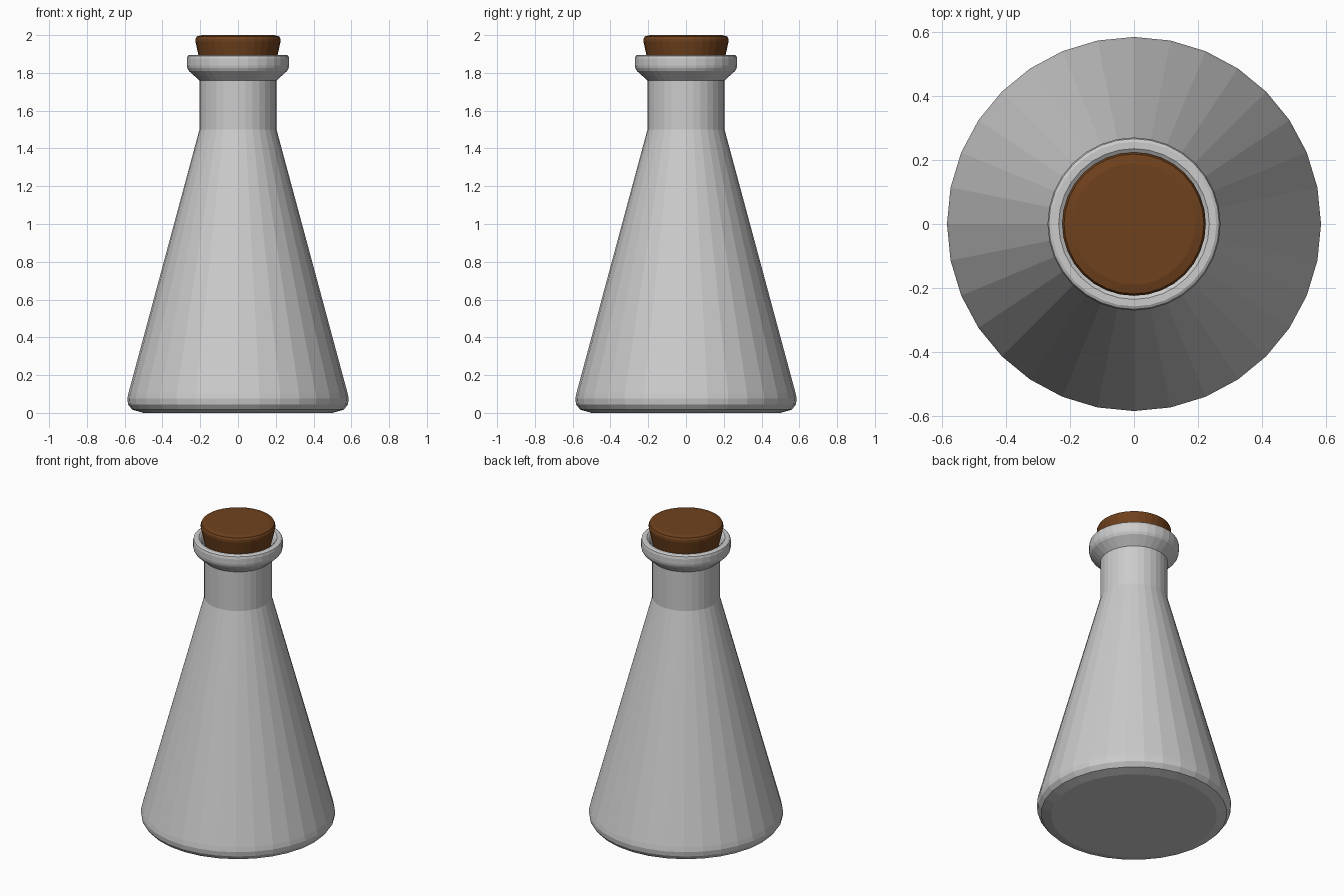
import bpy, bmesh, math

if "Cube" in bpy.data.objects:
    bpy.data.objects.remove(bpy.data.objects["Cube"])

SIDES = 32


def lathe(name, profile, close=False):
    """Revolve (radius, z) points around z; radius 0 makes a pole cap."""
    bm = bmesh.new()
    verts = [bm.verts.new((r, 0, z)) for r, z in profile]
    edges = [bm.edges.new(p) for p in zip(verts, verts[1:])]
    bmesh.ops.spin(bm, geom=verts + edges, cent=(0, 0, 0), axis=(0, 0, 1),
                   angle=2 * math.pi, steps=SIDES, use_duplicate=False)
    bmesh.ops.remove_doubles(bm, verts=bm.verts, dist=0.0005)
    bmesh.ops.recalc_face_normals(bm, faces=bm.faces)
    mesh = bpy.data.meshes.new(name)
    bm.to_mesh(mesh)
    bm.free()
    obj = bpy.data.objects.new(name, mesh)
    bpy.context.collection.objects.link(obj)
    return obj


# Flask: rounded base, conical body, neck, flared lip, then the inner wall
lathe("flask", [
    (0, 0), (0.50, 0), (0.56, 0.017), (0.582, 0.045), (0.586, 0.075), (0.58, 0.105),
    (0.204, 1.50), (0.204, 1.76),
    (0.26, 1.81), (0.268, 1.825), (0.271, 1.84), (0.271, 1.875),
    (0.267, 1.89), (0.258, 1.895), (0.236, 1.895), (0.226, 1.888), (0.215, 1.87),
    (0.17, 1.76), (0.17, 1.49), (0.545, 0.09), (0.49, 0.04), (0, 0.04),
])

# Cork: tapered stopper with a rounded top edge
cork = lathe("cork_stopper", [
    (0, 1.70), (0.15, 1.70), (0.165, 1.715), (0.210, 1.895),
    (0.225, 1.965), (0.225, 1.98), (0.219, 1.993), (0.19, 2.0), (0, 2.0),
])
brown = bpy.data.materials.new("cork_brown")
brown.diffuse_color = (0.16, 0.053, 0.012, 1)
brown.use_nodes = True
brown.node_tree.nodes["Principled BSDF"].inputs["Base Color"].default_value = brown.diffuse_color
cork.data.materials.append(brown)
